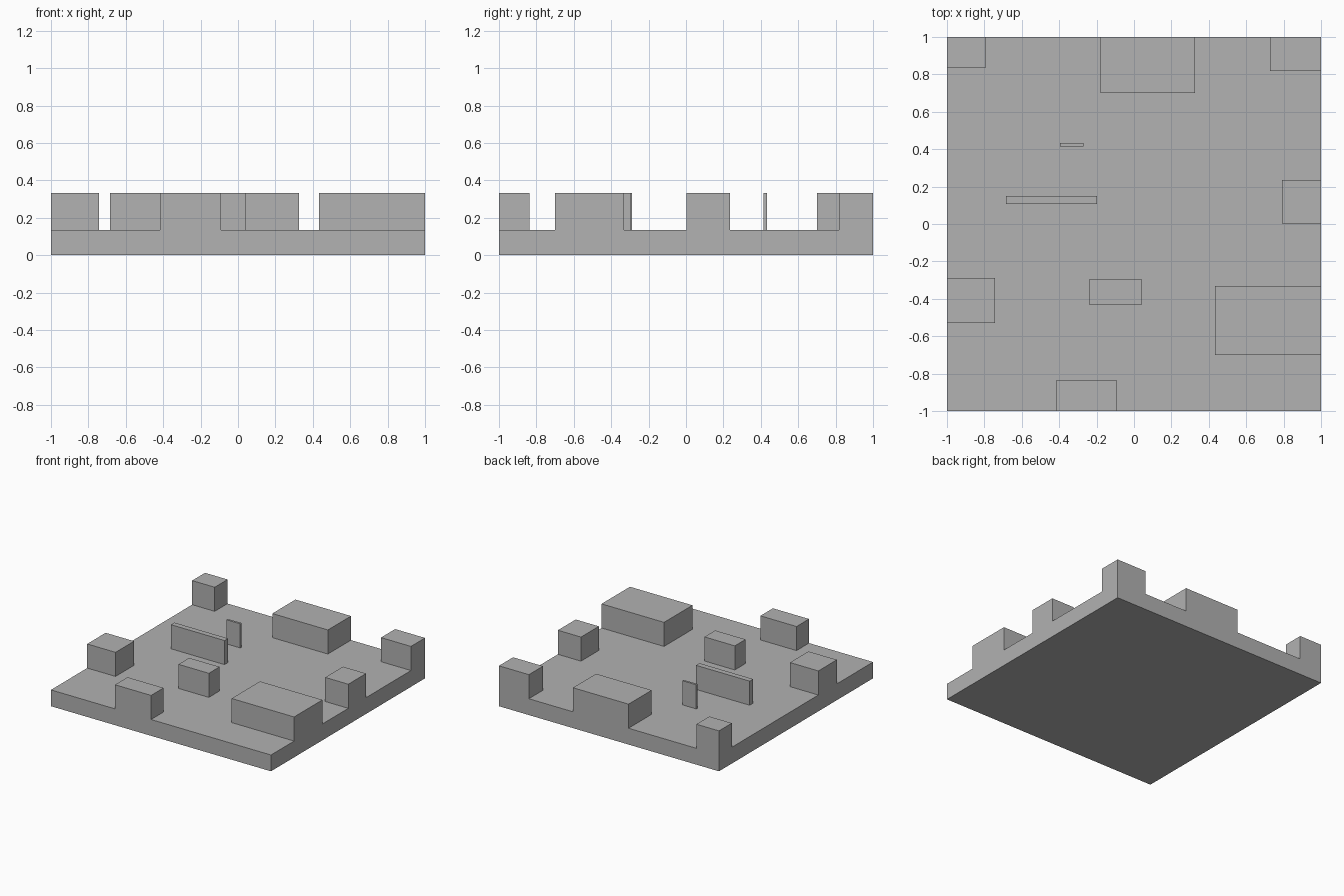
import bpy
import bmesh

cube = bpy.data.objects.get("Cube")
if cube:
    bpy.data.objects.remove(cube, do_unlink=True)

SLAB_TOP, BLOCK_TOP = 0.134, 0.332

# Block footprints: x min, x max, y min, y max
BLOCKS = [
    (-1, -0.795, 0.833, 1),          # back right corner
    (-0.178, 0.327, 0.70, 1),        # back edge
    (0.728, 1, 0.817, 1),            # back left corner
    (-0.395, -0.27, 0.414, 0.432),   # short thin wall
    (-0.684, -0.197, 0.106, 0.151),  # long thin wall
    (0.79, 1, 0.004, 0.235),         # left edge
    (-1, -0.742, -0.53, -0.29),      # right edge
    (-0.237, 0.039, -0.434, -0.295), # middle
    (0.432, 1, -0.70, -0.332),       # large left edge
    (-0.418, -0.09, -1, -0.838),     # front edge
]

# Plain grey material
grey = bpy.data.materials.new("plain_grey")
grey.use_nodes = True
colour = (0.445, 0.445, 0.445, 1)
grey.diffuse_color = colour
grey.node_tree.nodes["Principled BSDF"].inputs["Base Color"].default_value = colour

# Flat slab
bm = bmesh.new()
bmesh.ops.create_cube(bm, size=2)
for v in bm.verts:
    v.co.z = SLAB_TOP if v.co.z > 0 else 0


def cut(axis, value):
    """Slice the whole mesh along one axis."""
    co, no = [0, 0, 0], [0, 0, 0]
    co[axis], no[axis] = value, 1
    bmesh.ops.bisect_plane(bm, geom=bm.verts[:] + bm.edges[:] + bm.faces[:],
                           plane_co=co, plane_no=no, dist=1e-5)


for x0, x1, y0, y1 in BLOCKS:
    for axis, value in ((0, x0), (0, x1), (1, y0), (1, y1)):
        if abs(value) < 1:
            cut(axis, value)


def in_block(face):
    c = face.calc_center_median()
    return face.normal.z > 0.9 and any(
        x0 < c.x < x1 and y0 < c.y < y1 for x0, x1, y0, y1 in BLOCKS)


# Raise the blocks out of the slab as one continuous surface
bm.normal_update()
raised = [f for f in bm.faces if in_block(f)]
result = bmesh.ops.extrude_face_region(bm, geom=raised)
for v in result["geom"]:
    if isinstance(v, bmesh.types.BMVert):
        v.co.z = BLOCK_TOP
bmesh.ops.delete(bm, geom=[f for f in raised if f.is_valid], context='FACES')

# Merge the flat pieces
bmesh.ops.recalc_face_normals(bm, faces=bm.faces[:])
bmesh.ops.dissolve_limit(bm, angle_limit=0.01, verts=bm.verts[:], edges=bm.edges[:])

mesh = bpy.data.meshes.new("slab_with_blocks")
bm.to_mesh(mesh)
bm.free()
mesh.materials.append(grey)
slab = bpy.data.objects.new("slab_with_blocks", mesh)
bpy.context.collection.objects.link(slab)
